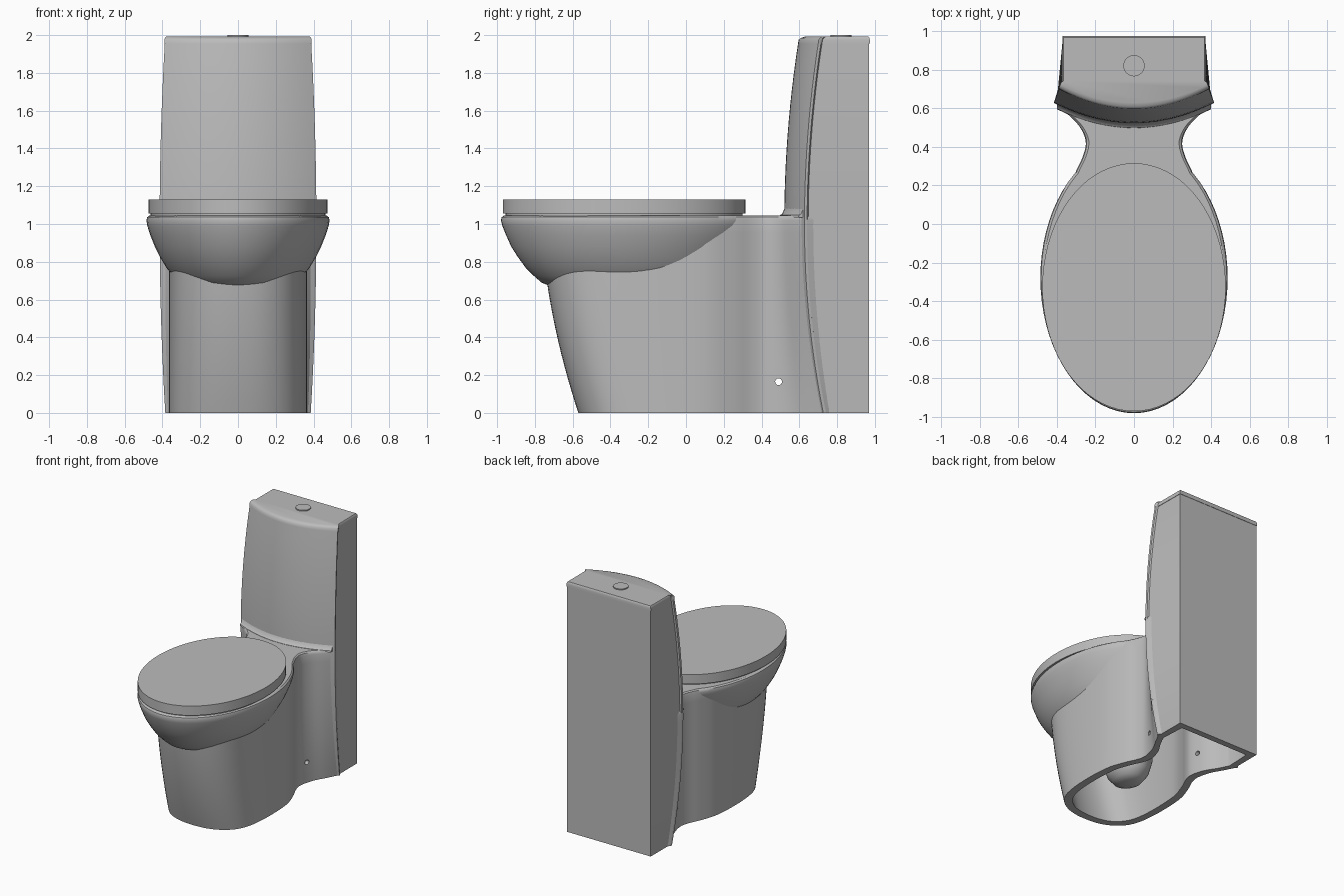
import bpy, bmesh, math
from mathutils import Vector

cube = bpy.data.objects.get("Cube")
if cube:
    bpy.data.objects.remove(cube, do_unlink=True)

# One glazed ceramic colour
ceramic = bpy.data.materials.new("grey_ceramic")
ceramic.use_nodes = True
COLOUR = (0.5, 0.5, 0.5, 1)
ceramic.diffuse_color = COLOUR
ceramic.node_tree.nodes["Principled BSDF"].inputs["Base Color"].default_value = COLOUR


def loft(name, rings, angle=35):
    """Skin a stack of equal-length closed rings and cap both ends."""
    bm = bmesh.new()
    loops = [[bm.verts.new(p) for p in ring] for ring in rings]
    n = len(loops[0])
    for a, b in zip(loops, loops[1:]):
        for i in range(n):
            j = (i + 1) % n
            bm.faces.new((a[i], a[j], b[j], b[i]))
    bm.faces.new(loops[0][::-1])
    bm.faces.new(loops[-1])
    bmesh.ops.recalc_face_normals(bm, faces=bm.faces)
    mesh = bpy.data.meshes.new(name)
    bm.to_mesh(mesh)
    bm.free()
    mesh.materials.append(ceramic)
    ob = bpy.data.objects.new(name, mesh)
    bpy.context.collection.objects.link(ob)
    smooth(ob, angle)
    return ob


def smooth(ob, angle=35):
    bpy.ops.object.select_all(action='DESELECT')
    ob.select_set(True)
    bpy.context.view_layer.objects.active = ob
    bpy.ops.object.shade_smooth_by_angle(angle=math.radians(angle))


def ellipse(w, front, back, z, n=72):
    c, a = (front + back) / 2, (back - front) / 2
    return [(w * math.cos(t), c + a * math.sin(t), z)
            for t in (2 * math.pi * i / n for i in range(n))]


def spline(pts, steps=4):
    """Catmull-Rom through 2D points, mirrored across x at the first point."""
    first = (-pts[1][0], pts[1][1])
    p = [Vector(q) for q in [first] + pts + [pts[-1]]]
    out = []
    for i in range(1, len(p) - 2):
        for k in range(steps):
            t = k / steps
            a, b, c, d = p[i - 1:i + 3]
            out.append(0.5 * (2 * b + (c - a) * t + (2 * a - 5 * b + 4 * c - d) * t * t
                              + (3 * b - a - 3 * c + d) * t ** 3))
    return [tuple(v) for v in out] + [pts[-1]]


def mirrored(half, z):
    """Close a half outline that starts on the centre line."""
    return [(x, y, z) for x, y in half] + [(-x, y, z) for x, y in half[:0:-1]]


def cut(ob, cutter):
    mod = ob.modifiers.new("cut", 'BOOLEAN')
    mod.operation, mod.solver, mod.object = 'DIFFERENCE', 'EXACT', cutter
    bpy.context.view_layer.objects.active = ob
    bpy.ops.object.modifier_apply(modifier=mod.name)
    smooth(ob)


# Curves shared by tank and pedestal, all by height
def corner_y(z):
    return 0.635 + (0.1 if z < 1 else 0.08) * (z - 1) ** 2


def corner_x(z):
    return 0.415 - 0.03 * (z - 1) ** 2


def stretch_front(y, z):
    front = -0.57 - 0.33 * z + 0.13 * z * z
    return 0.1 + (y - 0.1) * (0.1 - front) / 0.67 if y < 0.1 else y


# Tank: bowed front, tapering sides, flat back
def tank_ring(z, inset=0.0, grow=0.0):
    s, w = corner_y(z), corner_x(z) + grow
    c = s - 0.115 + inset
    s += inset * 0.5
    half = [(w * i / 12, c + (s - 0.008 - c) * (i / 12) ** 2) for i in range(13)]
    half += [(w - 0.004, s + 0.006), (w - 0.016, s + 0.012), (0.368 + grow, 0.97 + grow)]
    return mirrored(half, z)


tank = loft("tank", [tank_ring(1.955 * i / 24) for i in range(25)])
loft("tank_lid", [tank_ring(1.955, 0, 0.003), tank_ring(1.975, 0, 0.003),
                  tank_ring(1.985, 0.01, 0.001), tank_ring(1.992, 0.03, -0.004)], 50)
loft("flush_button", [ellipse(0.055, 0.765, 0.875, 1.98, 32),
                      ellipse(0.055, 0.765, 0.875, 2.0, 32)])

# Pedestal: rounded front, pinched neck, flare into the tank corners
plan = spline([(0, -.57), (.15, -.55), (.27, -.48), (.34, -.36), (.365, -.15),
               (.355, .1), (.31, .25), (.265, .35), (.25, .43), (.28, .53),
               (.34, .62), (.39, .70)])


def pedestal_ring(z, inset=0.0):
    w, s = corner_x(z) - 0.004, corner_y(z) + 0.006
    half = []
    for x, y in plan:
        if y > 0.43:
            x = 0.25 + (x - 0.25) * (w - 0.25) / 0.14
            y = 0.43 + (y - 0.43) * (s - 0.43) / 0.27
        half.append((max(0, x - inset) if x else 0, stretch_front(y, z)))
    return mirrored(half + [(0.34, 0.8)], z)


pedestal = loft("pedestal", [pedestal_ring(1.02 * i / 16) for i in range(17)]
                + [pedestal_ring(1.037, 0.005), pedestal_ring(1.045, 0.016)])

# Hollow underside through pedestal and tank foot
hollow = spline([(0, -.51), (.14, -.49), (.23, -.43), (.285, -.33), (.305, -.15),
                 (.295, .1), (.25, .25), (.205, .35), (.19, .43), (.22, .54),
                 (.28, .64), (.32, .72)]) + [(0.31, 0.92)]
cavity = loft("cavity_cutter", [mirrored([(x, stretch_front(y, max(z, 0))) for x, y in hollow], z)
                                for z in (-0.1, 0, 0.2, 0.4, 0.6, 0.75)])
# Fixing holes on both sides
bolt = loft("bolt_hole_cutter", [[(x, 0.49 + 0.018 * math.cos(t), 0.165 + 0.018 * math.sin(t))
                                  for t in (math.pi * i / 8 for i in range(16))]
                                 for x in (-0.6, 0.6)])
cut(tank, cavity)
cut(pedestal, cavity)
cut(pedestal, bolt)
for helper in (cavity, bolt):
    bpy.data.objects.remove(helper, do_unlink=True)

# Bowl: half width, front, back, height
bowl = [(.20, -.66, .05, .66), (.26, -.71, .12, .668), (.31, -.765, .19, .69),
        (.345, -.805, .24, .725), (.38, -.85, .28, .77), (.413, -.89, .31, .825),
        (.44, -.925, .35, .88), (.464, -.952, .385, .94), (.48, -.972, .41, .99),
        (.485, -.98, .42, 1.02), (.481, -.976, .417, 1.036), (.468, -.963, .41, 1.045)]
loft("bowl", [ellipse(*r) for r in bowl])

# Fillet where the deck meets the tank
loft("deck_fillet", [mirrored([(0.4 * i / 8, 0.495 + 0.1 * (i / 8) ** 2 + d) for i in range(9)]
                              + [(0.39, 0.7)], z)
                     for d, z in ((0, 1.035), (0.003, 1.047), (0.015, 1.055), (0.027, 1.085))])

# Drain trap hanging inside the hollow
loft("drain_trap", [ellipse(0.17 * k, -0.07 - 0.2 * k, -0.07 + 0.2 * k, z, 40)
                    for k, z in ((.3, .08), (.6, .1), (.85, .16), (1, .26), (1, .7))])

# Seat and cover
loft("seat", [ellipse(.462, -.955, .30, z) for z in (1.03, 1.058)])
loft("seat_cover", [ellipse(.475, -.97, .315, z) for z in (1.055, 1.13)])
